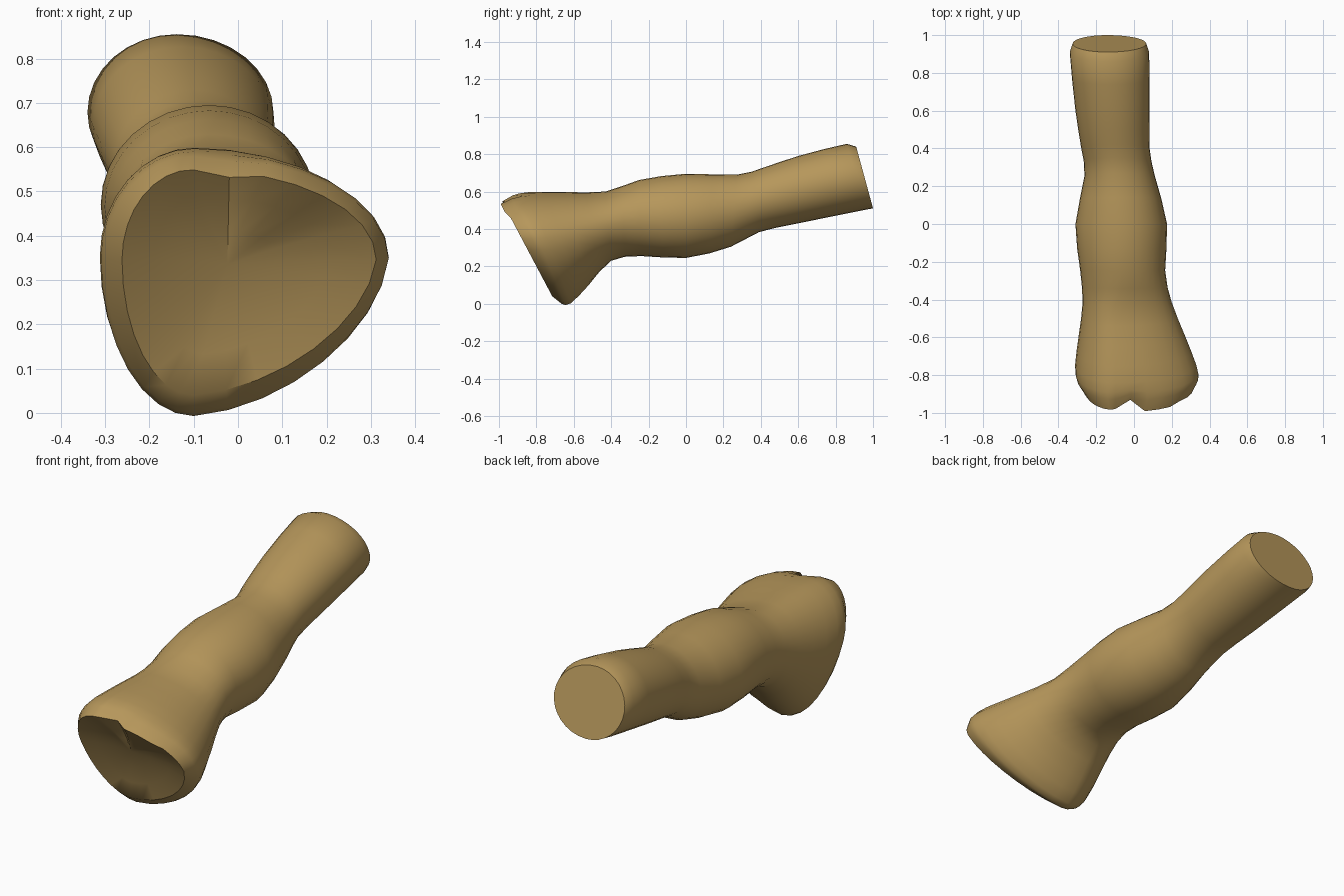
import bpy, bmesh, math

if "Cube" in bpy.data.objects:
    bpy.data.objects.remove(bpy.data.objects["Cube"])

SEGS = 32

# Key sections along the shaft: top y, top z, bottom y, bottom z, left x, right x
SECTIONS = [
    (0.91, 0.84, 1.00, 0.51, -0.325, 0.065),
    (0.86, 0.855, 0.96, 0.503, -0.34, 0.08),
    (0.60, 0.79, 0.60, 0.43, -0.31, 0.083),
    (0.42, 0.73, 0.39, 0.383, -0.28, 0.082),
    (0.27, 0.69, 0.24, 0.305, -0.262, 0.11),
    (0.00, 0.695, 0.00, 0.245, -0.31, 0.175),
    (-0.25, 0.662, -0.24, 0.255, -0.285, 0.165),
    (-0.43, 0.60, -0.40, 0.23, -0.272, 0.20),
    (-0.65, 0.598, -0.52, 0.10, -0.293, 0.27),
    (-0.84, 0.597, -0.615, 0.003, -0.312, 0.33),
    (-0.93, 0.58, -0.665, 0.0, -0.30, 0.34),
    (-0.985, 0.55, -0.715, 0.04, -0.262, 0.312),
]


def blend(a, b, c, d, t):
    """Smooth curve from b to c."""
    return 0.5 * (2 * b + (c - a) * t + (2 * a - 5 * b + 4 * c - d) * t * t
                  + (3 * b - a - 3 * c + d) * t ** 3)


def smooth_sections():
    """Add one section halfway between each pair of key sections."""
    n = len(SECTIONS)
    out = [SECTIONS[0]]
    for k in range(n - 1):
        keys = [SECTIONS[min(max(k + o, 0), n - 1)] for o in (-1, 0, 1, 2)]
        if 0 < k < n - 2:
            out.append([blend(*vals, 0.5) for vals in zip(*keys)])
        out.append(SECTIONS[k + 1])
    return out


def section_points(yt, zt, yb, zb, xl, xr):
    """Closed outline made of four quarter curves, tilted from bottom to top."""
    flare = min(max((-0.35 - yt) / 0.55, 0), 1)
    side = 0.5 + 0.1 * flare
    crown = -0.1 if flare > 0 else -0.065 - 0.085 * min(max(yt, 0), 0.9)
    pts = []
    for i in range(SEGS):
        a = 2 * math.pi * i / SEGS
        c, s = math.cos(a), math.sin(a)
        x = crown + c * ((xr - crown) if c > 0 else (crown - xl))
        t = side + s * ((1 - side) if s > 0 else side)
        # flatter lower right flank on the flared end
        if c > 0 and s < 0:
            bend = flare * abs(math.sin(2 * a))
            x -= 0.02 * bend
            t += 0.03 * bend
        pts.append([x, yb + (yt - yb) * t, zb + (zt - zb) * t])
    return pts


def notch(points, amount):
    """Groove in the upper front rim between its two lobes."""
    for p in points:
        if p[2] > 0.48:
            g = math.exp(-((p[0] + 0.03) / 0.045) ** 2)
            p[1] += 0.055 * amount * g
            p[2] -= 0.015 * amount * g
            if p[0] > 0.03:
                p[1] -= 0.015 * amount
    return points


bm = bmesh.new()
rings = []
for sec in smooth_sections():
    strength = min(max((-0.86 - sec[0]) / 0.12, 0), 1)
    rings.append([bm.verts.new(p) for p in notch(section_points(*sec), strength)])

# Hollowed front face: inner rings pushed in towards the shaft
rim = [v.co.copy() for v in rings[-1]]
centre = sum(rim[1:], rim[0].copy()) / SEGS
for scale, push in ((0.7, 0.02), (0.35, 0.035)):
    ring = []
    for p in rim:
        q = centre + (p - centre) * scale
        ring.append(bm.verts.new((q.x, q.y + push, q.z + push * 0.5)))
    rings.append(ring)

for r0, r1 in zip(rings, rings[1:]):
    for i in range(SEGS):
        j = (i + 1) % SEGS
        bm.faces.new((r0[i], r0[j], r1[j], r1[i]))
# Flat back end and centre of the hollow
bm.faces.new(rings[0])
hub = bm.verts.new((centre.x, centre.y + 0.04, centre.z + 0.02))
for i in range(SEGS):
    bm.faces.new((rings[-1][i], rings[-1][(i + 1) % SEGS], hub))
bmesh.ops.recalc_face_normals(bm, faces=bm.faces)

mesh = bpy.data.meshes.new("flared_shaft")
bm.to_mesh(mesh)
bm.free()
shaft = bpy.data.objects.new("flared_shaft", mesh)
bpy.context.collection.objects.link(shaft)

tan = bpy.data.materials.new("tan")
tan.diffuse_color = (0.47, 0.31, 0.105, 1)
tan.use_nodes = True
tan.node_tree.nodes["Principled BSDF"].inputs["Base Color"].default_value = tan.diffuse_color
mesh.materials.append(tan)

bpy.context.view_layer.objects.active = shaft
shaft.select_set(True)
bpy.ops.object.shade_smooth_by_angle(angle=math.radians(40))
